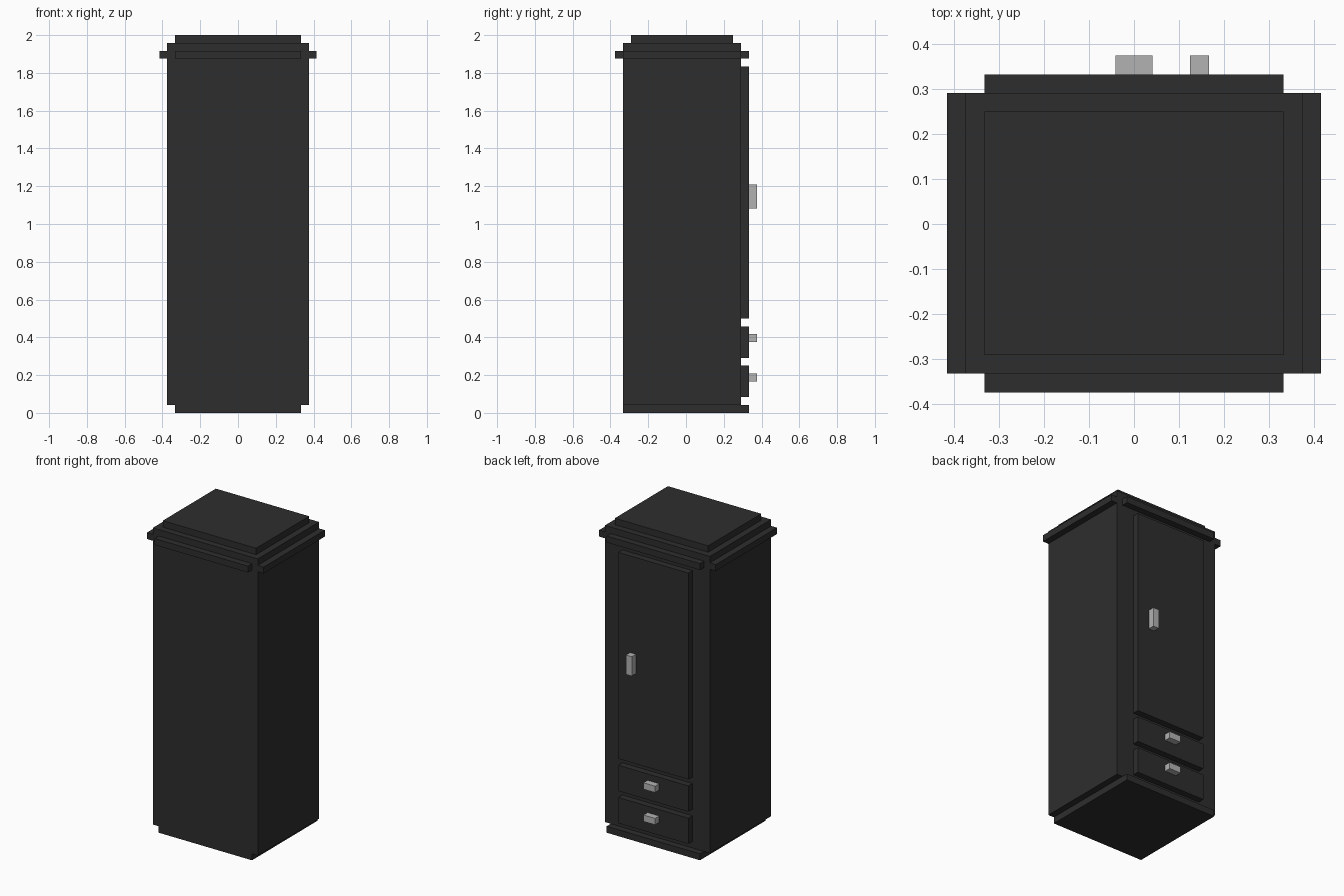
import bpy

cube = bpy.data.objects.get("Cube")
if cube:
    bpy.data.objects.remove(cube, do_unlink=True)

U = 1 / 24  # the cabinet is laid out on a regular grid of this step


def material(name, color):
    m = bpy.data.materials.new(name)
    m.use_nodes = True
    m.diffuse_color = color
    m.node_tree.nodes["Principled BSDF"].inputs["Base Color"].default_value = color
    return m


dark = material("charcoal wood", (0.027, 0.027, 0.027, 1))
metal = material("light grey metal", (0.45, 0.45, 0.45, 1))


def box(name, x, y, z, mat=dark):
    """Box from (low, high) ranges in grid steps."""
    bpy.ops.mesh.primitive_cube_add(size=1)
    ob = bpy.context.object
    ob.name = name
    ob.location = [(a + b) / 2 * U for a, b in (x, y, z)]
    ob.scale = [(b - a) * U for a, b in (x, y, z)]
    bpy.ops.object.transform_apply(location=True, rotation=False, scale=True)
    ob.data.materials.append(mat)
    return ob


# Carcass, plinth and top
box("body", (-9, 9), (-8, 7), (1, 47))
box("plinth", (-8, 8), (-8, 8), (0, 1))
box("top_panel", (-8, 8), (-7, 6), (47, 48))

# Cornice strips around the four sides
box("front_cornice", (-8, 8), (-9, -8), (45, 46))
box("back_cornice", (-8, 8), (7, 8), (45, 46))
box("left_cornice", (9, 10), (-8, 7), (45, 46))
box("right_cornice", (-10, -9), (-8, 7), (45, 46))

# Door with upright handle
box("door", (-6, 6), (7, 8), (12, 44))
box("door_handle", (3, 4), (8, 9), (26, 29), metal)

# Two drawers with wide handles
for name, z in (("lower", 2), ("upper", 7)):
    box(name + "_drawer", (-6, 6), (7, 8), (z, z + 4))
    box(name + "_drawer_handle", (-1, 1), (8, 9), (z + 2, z + 3), metal)
